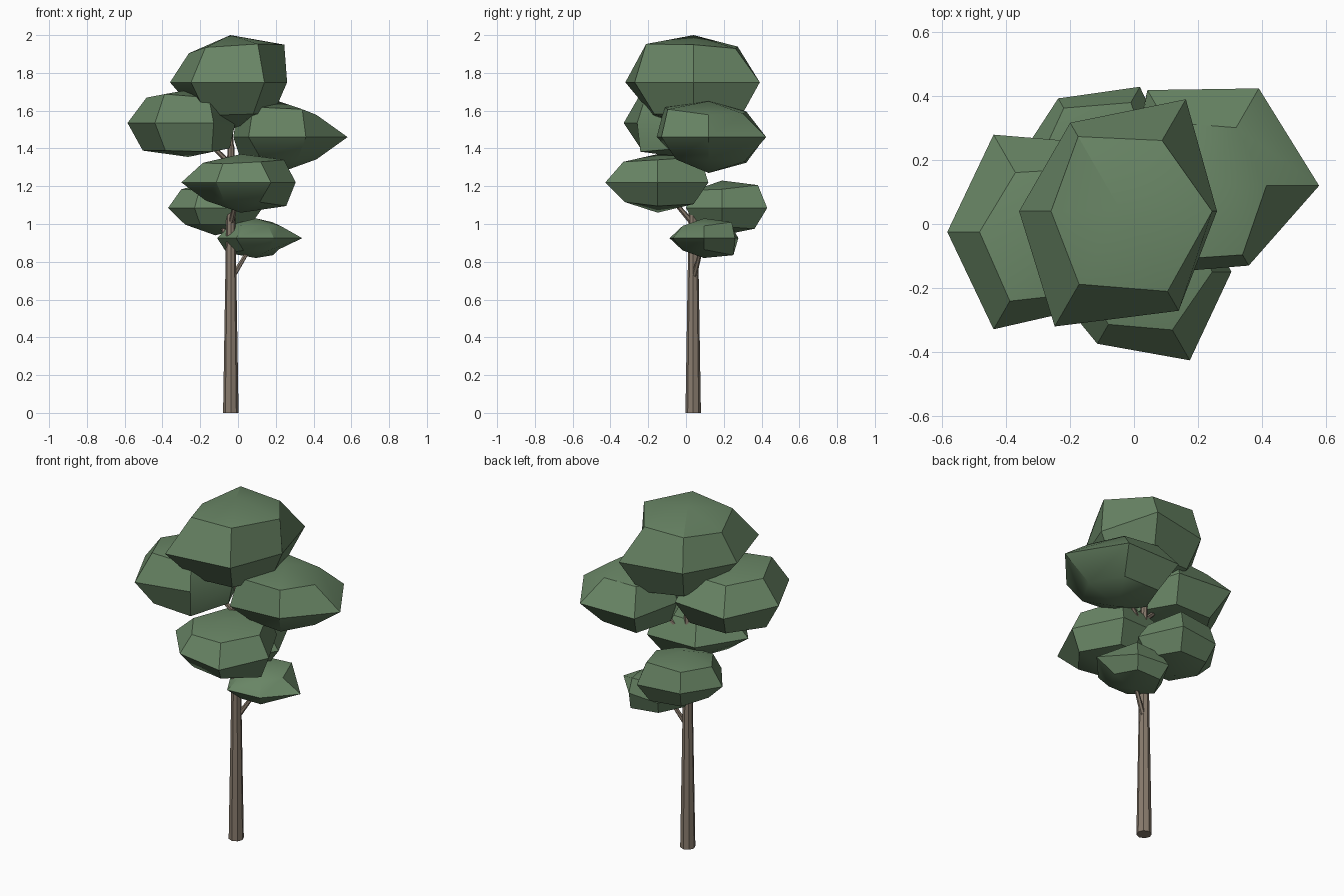
import bpy
import bmesh
from math import cos, sin, radians
from mathutils import Vector

default_cube = bpy.data.objects.get("Cube")
if default_cube:
    bpy.data.objects.remove(default_cube, do_unlink=True)


def make_material(name, colour):
    material = bpy.data.materials.new(name)
    material.use_nodes = True
    material.diffuse_color = (*colour, 1)
    shader = material.node_tree.nodes["Principled BSDF"]
    shader.inputs["Base Color"].default_value = (*colour, 1)
    return material


leaf_green = make_material("leaf green", (0.14, 0.235, 0.13))
bark_brown = make_material("bark brown", (0.25, 0.2, 0.155))


def finish(name, bm, material):
    """Turn a bmesh into an object with smooth shading that keeps hard edges."""
    bmesh.ops.recalc_face_normals(bm, faces=bm.faces[:])
    mesh = bpy.data.meshes.new(name)
    bm.to_mesh(mesh)
    bm.free()
    mesh.materials.append(material)
    mesh.shade_smooth()
    mesh.set_sharp_from_angle(angle=radians(30))
    obj = bpy.data.objects.new(name, mesh)
    bpy.context.scene.collection.objects.link(obj)
    return obj


def foliage(name, centre, squash, top, bottom, middle, upper, lower):
    """Six-sided faceted clump: three rings of radii (in hundredths) and two poles."""
    bm = bmesh.new()
    centre = Vector(centre)
    rings = []
    for radii, slope in ((lower, -squash), (middle, 0), (upper, squash)):
        ring = []
        for i, hundredths in enumerate(radii):
            angle, r = radians(60 * i), hundredths / 100
            offset = Vector((r * cos(angle), r * sin(angle), r * slope))
            ring.append(bm.verts.new(centre + offset))
        rings.append(ring)
    low_pole = bm.verts.new((centre.x, centre.y, bottom))
    high_pole = bm.verts.new((centre.x, centre.y, top))
    for i in range(6):
        j = (i + 1) % 6
        for a, b in zip(rings, rings[1:]):
            bm.faces.new((a[i], a[j], b[j], b[i]))
        bm.faces.new((low_pole, rings[0][j], rings[0][i]))
        bm.faces.new((high_pole, rings[-1][i], rings[-1][j]))
    return finish(name, bm, leaf_green)


def limb(name, start, end, start_radius, end_radius, sides):
    """Tapered straight piece of wood between two points."""
    start, end = Vector(start), Vector(end)
    axis = end - start
    bm = bmesh.new()
    bmesh.ops.create_cone(bm, cap_ends=True, segments=sides,
                          radius1=start_radius, radius2=end_radius,
                          depth=axis.length)
    bmesh.ops.rotate(bm, verts=bm.verts[:], matrix=axis.to_track_quat("Z", "Y").to_matrix())
    bmesh.ops.translate(bm, verts=bm.verts[:], vec=(start + end) / 2)
    return finish(name, bm, bark_brown)


# Foliage clumps, ordered from crown to lowest; rings run counter-clockwise from +x
clumps = {
    "crown_foliage": ((-0.04, 0.04, 1.75), 0.7, 2.0, 1.5,
                      (30, 40.5, 32, 32, 41.7, 36),
                      (28.5, 25.6, 27, 22, 26.4, 29),
                      (23, 28, 24, 20, 25, 24)),
    "right_foliage": ((-0.264, -0.025, 1.535), 0.61, 1.71, 1.355,
                      (25, 32, 35.2, 32.1, 35.2, 27),
                      (22, 23, 21.5, 22, 25, 22),
                      (22, 23, 23, 24, 24, 25)),
    "left_foliage": ((0.215, 0.12, 1.46), 0.59, 1.65, 1.27,
                     (36.5, 35.2, 34.6, 24, 31.8, 28.9),
                     (20, 21, 23, 22, 27, 25),
                     (20, 22, 23, 20, 19, 20)),
    "front_foliage": ((0.015, -0.15, 1.22), 0.52, 1.37, 1.06,
                      (29, 31, 30, 31.5, 26, 32),
                      (23, 26, 22, 20, 19, 21),
                      (24, 22, 20, 18.5, 18, 20)),
    "back_foliage": ((-0.12, 0.19, 1.085), 0.55, 1.23, 0.94,
                     (25, 27.7, 23.5, 25, 22, 22),
                     (18, 22, 20, 18, 17, 17),
                     (18, 20, 18, 16, 16, 16)),
    "low_foliage": ((0.095, 0.095, 0.925), 0.5, 1.03, 0.82,
                    (24.5, 19, 21, 20.5, 21, 19),
                    (13, 17, 16, 14, 13, 13),
                    (12, 18, 16, 15.5, 13, 13)),
}
for name, shape in clumps.items():
    foliage(name, *shape)

# Trunk and the thin branches reaching into the clumps
trunk_x, trunk_y = -0.038, 0.038
limb("trunk", (trunk_x, trunk_y, 0), (trunk_x, trunk_y, 1.42), 0.041, 0.018, 8)
for name, shape in clumps.items():
    centre = Vector(shape[0])
    if name == "crown_foliage":
        root_height = 1.38
    else:
        root_height = centre.z - 0.22
    limb(name.replace("foliage", "branch"), (trunk_x, trunk_y, root_height),
         centre, 0.015, 0.008, 6)
